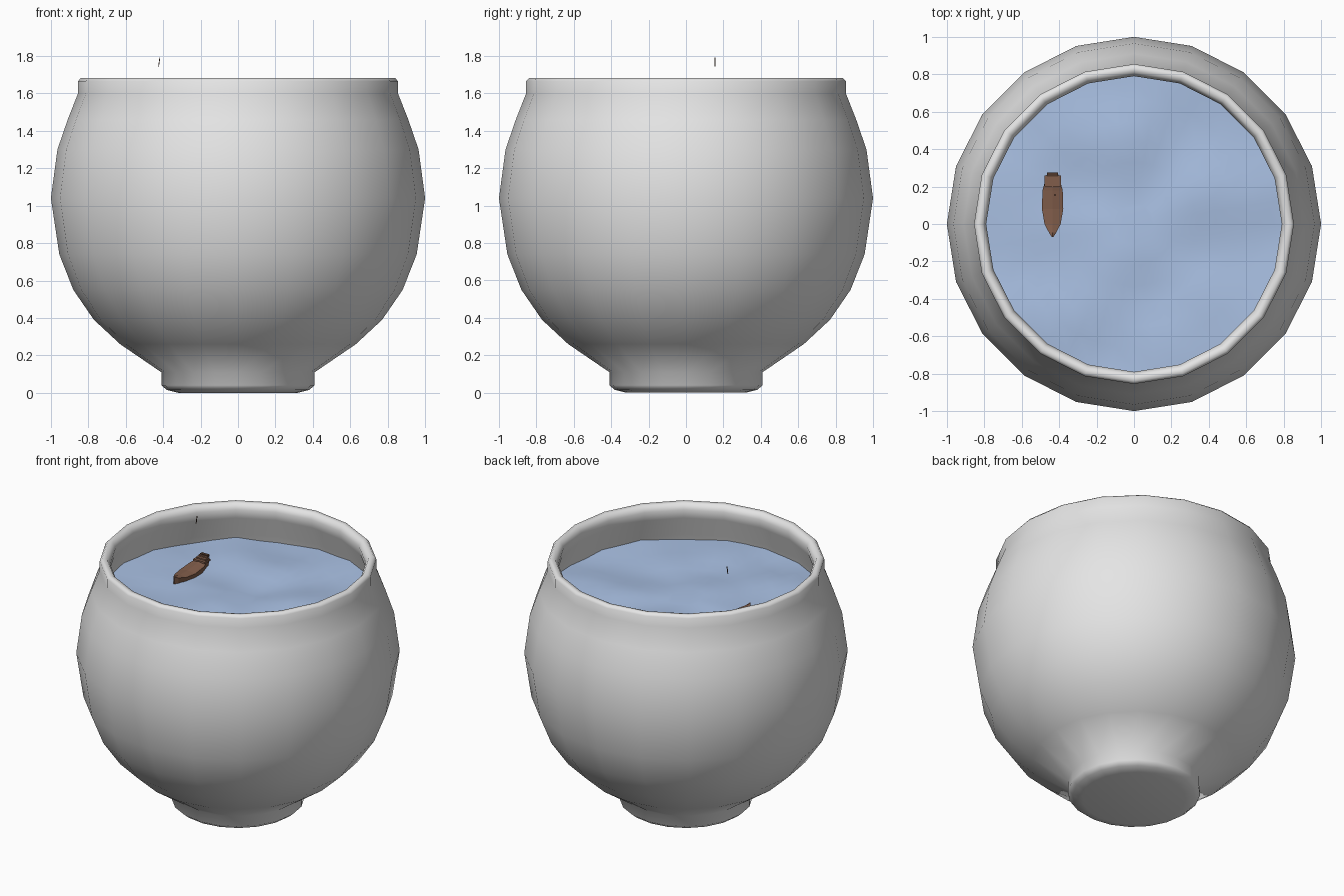
import bpy, bmesh, math
from mathutils import Vector, noise

if "Cube" in bpy.data.objects:
    bpy.data.objects.remove(bpy.data.objects["Cube"])


def material(name, rgb):
    m = bpy.data.materials.new(name)
    m.use_nodes = True
    m.diffuse_color = (*rgb, 1)
    bsdf = next(n for n in m.node_tree.nodes if n.type == "BSDF_PRINCIPLED")
    bsdf.inputs["Base Color"].default_value = (*rgb, 1)
    return m


WHITE = material("glazed white", (0.78, 0.78, 0.78))
BLUE = material("water blue", (0.40, 0.53, 0.77))
BROWN = material("hull brown", (0.22, 0.11, 0.07))
DARK = material("dark wood", (0.08, 0.04, 0.025))


def finish(bm, name, mat, angle=None):
    bmesh.ops.recalc_face_normals(bm, faces=bm.faces)
    mesh = bpy.data.meshes.new(name)
    bm.to_mesh(mesh)
    bm.free()
    mesh.materials.append(mat)
    ob = bpy.data.objects.new(name, mesh)
    bpy.context.collection.objects.link(ob)
    if angle:
        bpy.ops.object.select_all(action="DESELECT")
        ob.select_set(True)
        bpy.context.view_layer.objects.active = ob
        bpy.ops.object.shade_smooth_by_angle(angle=math.radians(angle))
    return ob


def loft(bm, rings, closed=True):
    """Bridge successive rings of points and return the ring vertices."""
    rows = [[bm.verts.new(p) for p in ring] for ring in rings]
    for a, b in zip(rows, rows[1:]):
        n = len(a)
        for i in range(n if closed else n - 1):
            j = (i + 1) % n
            bm.faces.new((a[i], a[j], b[j], b[i]))
    return rows


def circle(r, z, n=20):
    return [(r * math.cos(math.tau * i / n), r * math.sin(math.tau * i / n), z)
            for i in range(n)]


def box(name, size, centre, mat):
    bm = bmesh.new()
    bmesh.ops.create_cube(bm, size=1)
    bmesh.ops.scale(bm, vec=size, verts=bm.verts)
    bmesh.ops.translate(bm, vec=centre, verts=bm.verts)
    return finish(bm, name, mat)


# Bowl: foot, round belly, rolled rim and inner wall
profile = [(0.32, 0.0), (0.38, 0.015), (0.41, 0.04), (0.41, 0.11),
           (0.63, 0.26), (0.77, 0.39), (0.88, 0.55), (0.955, 0.74),
           (1.0, 1.04), (0.965, 1.30), (0.91, 1.46), (0.855, 1.60),
           (0.855, 1.665), (0.84, 1.682), (0.81, 1.678), (0.79, 1.64),
           (0.80, 1.58), (0.86, 1.44), (0.93, 1.04), (0.80, 0.56),
           (0.50, 0.25), (0.2, 0.18)]
bm = bmesh.new()
rows = loft(bm, [circle(r, z) for r, z in profile])
bm.faces.new(rows[0])
bm.faces.new(rows[-1])
finish(bm, "bowl", WHITE, 60)

# Water: gently rippled disc reaching the inner wall
bm = bmesh.new()
rings = []
for k in range(1, 9):
    ring = []
    for x, y, z in circle(0.88 * k / 8, 1.41, 40):
        ring.append((x, y, z + 0.03 * noise.noise(Vector((x * 3, y * 3, 2)))))
    rings.append(ring)
rows = loft(bm, rings)
bm.faces.new(rows[0])
water = finish(bm, "water", BLUE, 60)
if water.data.polygons[0].normal.z < 0:
    water.data.flip_normals()

# Boat hull: stations of y, half width, deck height
BX = -0.435
stations = [(0.275, 0.028, 1.465), (0.25, 0.034, 1.462), (0.18, 0.054, 1.45),
            (0.08, 0.057, 1.44), (0.0, 0.043, 1.442), (-0.045, 0.02, 1.45),
            (-0.07, 0.004, 1.458)]
bm = bmesh.new()
rows = loft(bm, [[(BX - w, y, top), (BX - 0.7 * w, y, top - 0.05),
                  (BX, y, top - 0.08), (BX + 0.7 * w, y, top - 0.05),
                  (BX + w, y, top), (BX, y, top + 0.008)]
                 for y, w, top in stations])
bm.faces.new(rows[0])
bm.faces.new(rows[-1])
finish(bm, "boat_hull", BROWN)

# Stepped stern decks, with a dark stern rail
for i, (y, width) in enumerate([(0.235, 0.088), (0.245, 0.074), (0.255, 0.064)]):
    box(f"stern_deck_{i + 1}", (width, 0.53 - 2 * y, 0.012),
        (BX, y - 0.005, 1.463 + 0.008 * i), BROWN)
box("stern_rail", (0.058, 0.022, 0.012), (BX, 0.264, 1.484), DARK)

# Thin pennant strip above the boat
strip = box("pennant", (0.004, 0.004, 0.05), (0, 0, 0), DARK)
strip.location = (-0.421, 0.155, 1.768)
strip.rotation_euler.y = 0.14
